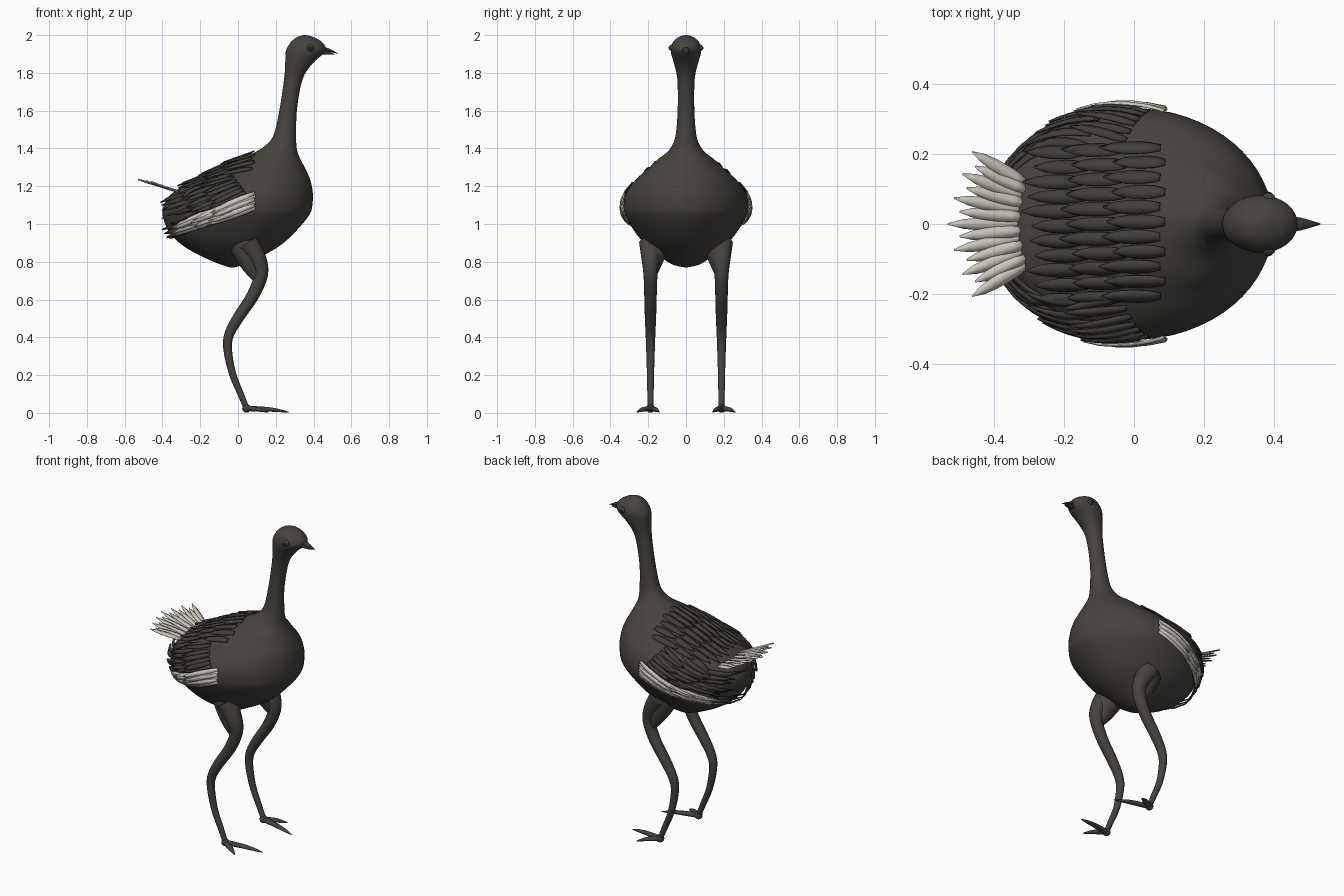
import bpy, bmesh, math, random
from mathutils import Vector
from mathutils.bvhtree import BVHTree

if "Cube" in bpy.data.objects:
    bpy.data.objects.remove(bpy.data.objects["Cube"])

random.seed(4)


def material(name, rgb):
    m = bpy.data.materials.new(name)
    m.diffuse_color = (*rgb, 1)
    m.use_nodes = True
    m.node_tree.nodes["Principled BSDF"].inputs["Base Color"].default_value = m.diffuse_color
    return m


DARK = material("dark brown grey", (0.062, 0.056, 0.049))
FEATHER = material("dark feather", (0.054, 0.049, 0.043))
WHITE = material("pale feather", (0.60, 0.58, 0.51))
BEAK = material("beak grey", (0.045, 0.04, 0.036))
EYE = material("eye black", (0.02, 0.018, 0.016))


def finish(name, bm, mat, angle=60):
    bmesh.ops.recalc_face_normals(bm, faces=bm.faces)
    me = bpy.data.meshes.new(name)
    bm.to_mesh(me)
    ob = bpy.data.objects.new(name, me)
    bpy.context.collection.objects.link(ob)
    me.materials.append(mat)
    bpy.ops.object.select_all(action='DESELECT')
    ob.select_set(True)
    bpy.context.view_layer.objects.active = ob
    bpy.ops.object.shade_smooth_by_angle(angle=math.radians(angle))
    return ob


def smooth_rows(rows, n):
    """Catmull-Rom interpolation of a table of numbers."""
    out = []
    for i in range(len(rows) - 1):
        a, b, c, d = (rows[min(max(i + k, 0), len(rows) - 1)] for k in (-1, 0, 1, 2))
        for s in range(n):
            t = s / n
            out.append([0.5 * (2 * q + (r - p) * t + (2 * p - 5 * q + 4 * r - u) * t * t
                               + (3 * q - p - 3 * r + u) * t ** 3)
                        for p, q, r, u in zip(a, b, c, d)])
    return out + [list(rows[-1])]


def skin(bm, rings):
    vr = [[bm.verts.new(p) for p in ring] for ring in rings]
    n = len(vr[0])
    for a, b in zip(vr, vr[1:]):
        for i in range(n):
            bm.faces.new((a[i], a[(i + 1) % n], b[(i + 1) % n], b[i]))
    bm.faces.new(vr[0])
    bm.faces.new(vr[-1])


def tube(bm, rows, n=4, seg=16, flat=1.0):
    """Tube through rows of x, y, z, radius; flat scales the upright radius."""
    pts = smooth_rows(rows, n)
    rings = []
    for i, (x, y, z, r) in enumerate(pts):
        t = Vector(pts[min(i + 1, len(pts) - 1)][:3]) - Vector(pts[max(i - 1, 0)][:3])
        t.normalize()
        side = (Vector((0, 1, 0)) - t * t.y).normalized()
        up = t.cross(side)
        r = max(r, 0.001)
        rings.append([Vector((x, y, z)) + side * r * math.cos(a) + up * r * flat * math.sin(a)
                      for a in (2 * math.pi * k / seg for k in range(seg))])
    skin(bm, rings)


# Body, neck and head as one skin: z, back x, front x, half width
profile = [
    (0.770, -0.04, -0.02, 0.005), (0.785, -0.09, 0.034, 0.07), (0.822, -0.178, 0.11, 0.13),
    (0.88, -0.284, 0.215, 0.205), (0.955, -0.363, 0.30, 0.268), (1.05, -0.40, 0.379, 0.323),
    (1.114, -0.385, 0.395, 0.328), (1.172, -0.337, 0.395, 0.312), (1.236, -0.21, 0.382, 0.265),
    (1.295, -0.10, 0.355, 0.20), (1.34, 0.0, 0.332, 0.152), (1.38, 0.09, 0.315, 0.10),
    (1.42, 0.15, 0.309, 0.072), (1.475, 0.19, 0.308, 0.054), (1.607, 0.22, 0.312, 0.044),
    (1.767, 0.244, 0.342, 0.046), (1.85, 0.25, 0.395, 0.064), (1.905, 0.252, 0.456, 0.079),
    (1.936, 0.262, 0.464, 0.08), (1.97, 0.286, 0.436, 0.064), (1.992, 0.318, 0.392, 0.034),
    (2.0, 0.35, 0.36, 0.004)]
bm = bmesh.new()
skin(bm, [[((b + f) / 2 + (f - b) / 2 * math.cos(a), w * math.sin(a), z)
           for a in (2 * math.pi * k / 64 for k in range(64))]
          for z, b, f, w in smooth_rows(profile, 4)])
finish("body_neck_head", bm, DARK)
surface = BVHTree.FromBMesh(bm)

# Legs, thighs and two-toed feet
leg = [(0.05, 0.90, 0.06), (0.105, 0.81, 0.047), (0.121, 0.73, 0.037), (0.078, 0.62, 0.033),
       (0.005, 0.51, 0.03), (-0.045, 0.42, 0.026), (-0.055, 0.34, 0.023),
       (-0.03, 0.21, 0.019), (0.01, 0.11, 0.017), (0.045, 0.025, 0.015)]
for s, side in ((-1, "front"), (1, "back")):
    y = s * 0.188
    bm = bmesh.new()
    tube(bm, [(x, y, z, r) for x, z, r in leg])
    finish(side + "_leg", bm, DARK)
    bm = bmesh.new()
    tube(bm, [(0.03, s * 0.15, 0.93, 0.075), (0.045, s * 0.163, 0.87, 0.068),
              (0.075, s * 0.178, 0.78, 0.046), (0.11, y, 0.70, 0.02)], flat=1.2)
    finish(side + "_thigh", bm, DARK)
    bm = bmesh.new()
    bmesh.ops.create_uvsphere(bm, u_segments=16, v_segments=10, radius=0.023)
    bmesh.ops.translate(bm, verts=bm.verts, vec=(0.045, y, 0.024))
    for dx, dy in ((0.225, -0.045), (0.115, 0.072)):
        tube(bm, [(0.045, y, 0.024, 0.019), (0.045 + dx * 0.5, y + s * dy * 0.5, 0.019, 0.016),
                  (0.045 + dx * 0.8, y + s * dy * 0.8, 0.011, 0.01),
                  (0.045 + dx, y + s * dy, 0.004, 0.002)], seg=12, flat=0.75)
    finish(side + "_foot", bm, DARK)
    # Eye
    for r, mat, nm, off in ((0.02, DARK, "eyelid", 0.070), (0.014, EYE, "eye", 0.078)):
        bm = bmesh.new()
        bmesh.ops.create_uvsphere(bm, u_segments=16, v_segments=10, radius=r)
        bmesh.ops.translate(bm, verts=bm.verts, vec=(0.383, s * off, 1.932))
        finish(side + "_" + nm, bm, mat)

# Beak halves
for nm, dz, tip in (("upper_beak", 0.008, (0.53, 1.902)), ("lower_beak", -0.009, (0.512, 1.899))):
    bm = bmesh.new()
    tube(bm, [(0.43, 0, 1.922 + dz, 0.024), (0.475, 0, 1.914 + dz, 0.018),
              (tip[0], 0, tip[1], 0.002)], seg=12, flat=0.5)
    finish(nm, bm, BEAK)

# Feathers: a blade through a list of (point, normal)
WIDTHS = (0.55, 0.9, 1.0, 0.95, 0.72, 0.08)
STEPS = [i / 5 for i in range(6)]


def blade(bm, path, width):
    rows = []
    for i, (p, n) in enumerate(path):
        t = path[min(i + 1, 5)][0] - path[max(i - 1, 0)][0]
        side = t.cross(n).normalized() * width / 2 * WIDTHS[i]
        rows.append([bm.verts.new(q) for q in (p - side, p + n * 0.004, p + side)])
    for a, b in zip(rows, rows[1:]):
        for k in (0, 1):
            bm.faces.new((a[k], a[k + 1], b[k + 1], b[k]))


def laid(bm, start, end, ray, width, lift=0.005, rise=0.012):
    """Feather laid on the body, its path projected along ray."""
    start, end, ray = Vector(start), Vector(end), Vector(ray)
    path = []
    for t in STEPS:
        q = start.lerp(end, t)
        hit, n, _, _ = surface.ray_cast(q - ray * 2, ray)
        if hit is None:
            hit, n, _, _ = surface.find_nearest(q)
        path.append((hit + n * (lift + rise * t), n))
    blade(bm, path, width)


def feathers(name, bm, mat):
    ob = finish(name, bm, mat, 40)
    mod = ob.modifiers.new("thickness", 'SOLIDIFY')
    mod.thickness = 0.004
    mod.offset = 0


# Rows of feathers along the back
bm = bmesh.new()
for row, x in enumerate((-0.13, -0.02, 0.09)):
    for i in range(-5, 6):
        x0 = x - 0.014 * (i % 2)
        y = i * 0.0415 + 0.006 * (row - 1)
        laid(bm, (x0, y, 0), (x0 - random.uniform(0.14, 0.17), y * 0.98, 0), (0, 0, -1), 0.04)
feathers("back_feathers", bm, FEATHER)

# Wings: dark coverts above, pale flight feathers below
for s, side in ((-1, "front"), (1, "back")):
    ray = (0, -s, 0)
    dark, pale = bmesh.new(), bmesh.new()
    for r in range(3):
        for i in range(7):
            x0, z0 = 0.04 - 0.10 * r - 0.012 * i, 1.165 - 0.045 * r + 0.016 * i
            length = random.uniform(0.15, 0.19)
            laid(dark, (x0, 0, z0), (x0 - length, 0, z0 - length * random.uniform(0.36, 0.5)),
                 ray, 0.028, 0.004 + 0.002 * (i % 2), 0.016)
    for x0, z0, count in ((-0.09, 1.03, 5), (0.0, 1.06, 5), (0.09, 1.085, 6)):
        for i in range(count):
            z = z0 + 0.015 * i
            length = random.uniform(0.21, 0.25)
            laid(pale, (x0 - 0.004 * (i % 2), 0, z),
                 (x0 - length, 0, z - length * (0.32 + 0.02 * i)),
                 ray, 0.03, 0.008 + 0.002 * (i % 2), 0.014)
    # dark wing tip
    for i in range(3):
        laid(dark, (-0.20, 0, 1.0 + 0.02 * i), (-0.38, 0, 0.93 + 0.025 * i), ray, 0.03, 0.004, 0.02)
    feathers(side + "_wing_coverts", dark, FEATHER)
    feathers(side + "_wing_flight_feathers", pale, WHITE)

# Tail fan
bm = bmesh.new()
for i in range(-6, 7):
    u = i / 6
    root = Vector((-0.315 + 0.01 * abs(u), 0.115 * u, 1.165 + 0.006 * (i % 2)))
    length = 0.215 - 0.035 * abs(u) - 0.025 * (i % 2)
    a = math.radians(30) * u
    d = Vector((-math.cos(a), math.sin(a), 0.32 - 0.05 * (i % 2)))
    n = Vector((0.3, 0.12 * u, 1)).normalized()
    blade(bm, [(root + d * length * t, n) for t in STEPS], 0.036)
feathers("tail_feathers", bm, WHITE)
